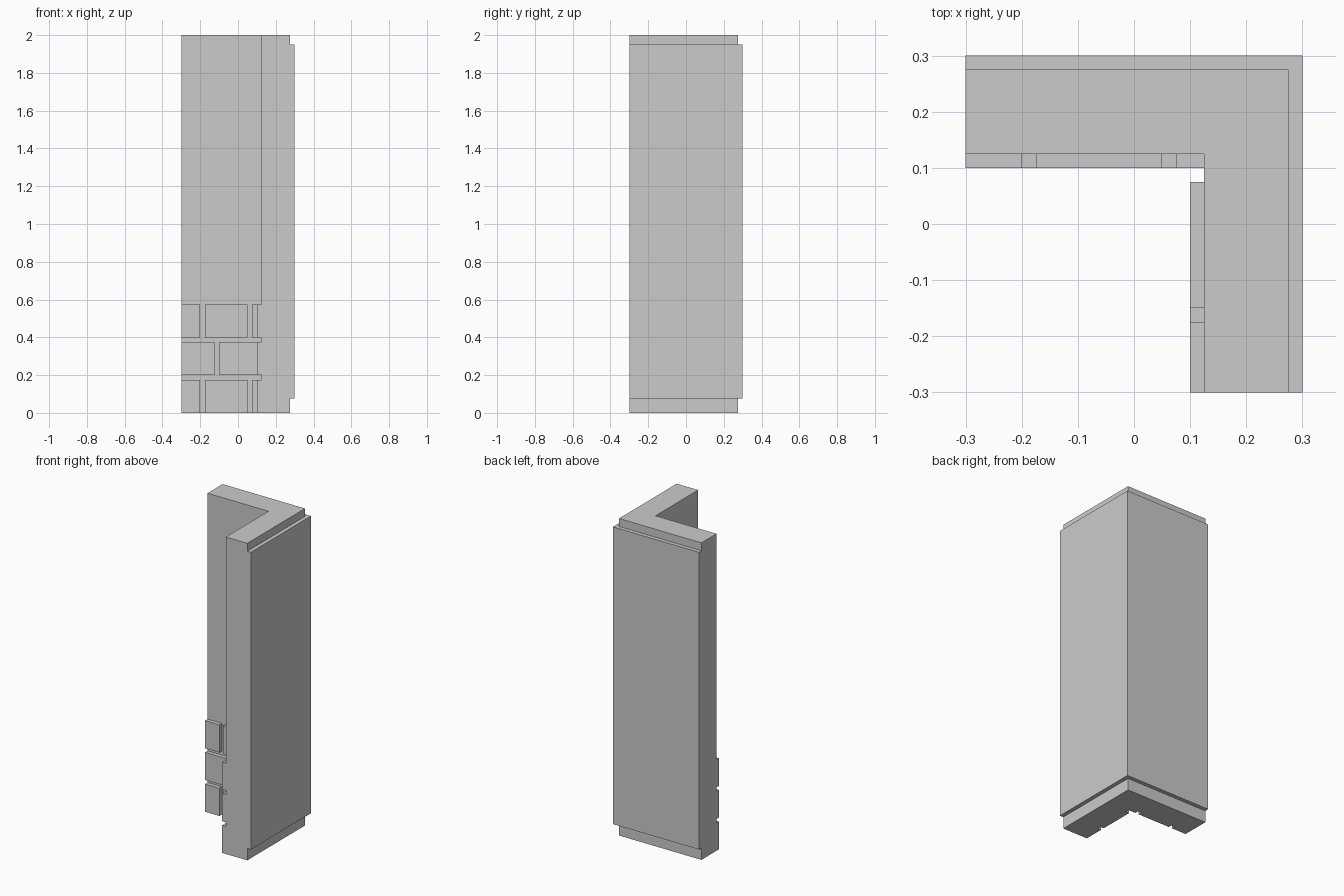
import bpy, bmesh
from mathutils import Matrix, Vector

if "Cube" in bpy.data.objects:
    bpy.data.objects.remove(bpy.data.objects["Cube"])

END = -0.3            # free end of both wall arms
INNER, FACE = 0.125, 0.1   # inner wall face, face of the raised bricks


def make_object(name, bm):
    bmesh.ops.recalc_face_normals(bm, faces=bm.faces)
    mesh = bpy.data.meshes.new(name)
    bm.to_mesh(mesh)
    bm.free()
    obj = bpy.data.objects.new(name, mesh)
    bpy.context.collection.objects.link(obj)
    return obj


def add_box(bm, lo, hi):
    lo, hi = Vector(lo), Vector(hi)
    m = Matrix.Translation((lo + hi) / 2) @ Matrix.Diagonal((*(hi - lo), 1))
    bmesh.ops.create_cube(bm, size=1, matrix=m)


# Corner wall: stepped section (distance, height) swept around the L
section = [(INNER, 0), (0.275, 0), (0.275, 0.075), (0.3, 0.075),
           (0.3, 1.95), (0.275, 1.95), (0.275, 2), (INNER, 2)]
bm = bmesh.new()
rings = [[bm.verts.new(p) for p in ring] for ring in (
    [(END, d, z) for d, z in section],
    [(d, d, z) for d, z in section],
    [(d, END, z) for d, z in section])]
n = len(section)
for a, b in zip(rings, rings[1:]):
    for i in range(n):
        j = (i + 1) % n
        bm.faces.new((a[i], a[j], b[j], b[i]))
bm.faces.new(rings[0])
bm.faces.new(rings[-1])
make_object("corner_wall", bm)

# Exposed brick courses on the inner faces: spans along each arm
odd_back = [(END, -0.2), (-0.175, 0.05), (0.075, INNER)]
even_back = [(END, -0.125), (-0.1, INNER)]
odd_side = [(END, -0.175), (-0.15, 0.075)]
even_side = [(END, -0.05), (-0.025, 0.075)]

for row in range(3):
    z0, z1 = row * 0.2, row * 0.2 + 0.175
    back, side = (even_back, even_side) if row % 2 else (odd_back, odd_side)
    bm = bmesh.new()
    for a, b in back:
        add_box(bm, (a, FACE, z0), (b, INNER, z1))
    for a, b in side:
        add_box(bm, (FACE, a, z0), (INNER, b, z1))
    make_object(f"brick_course_{row + 1}", bm)
